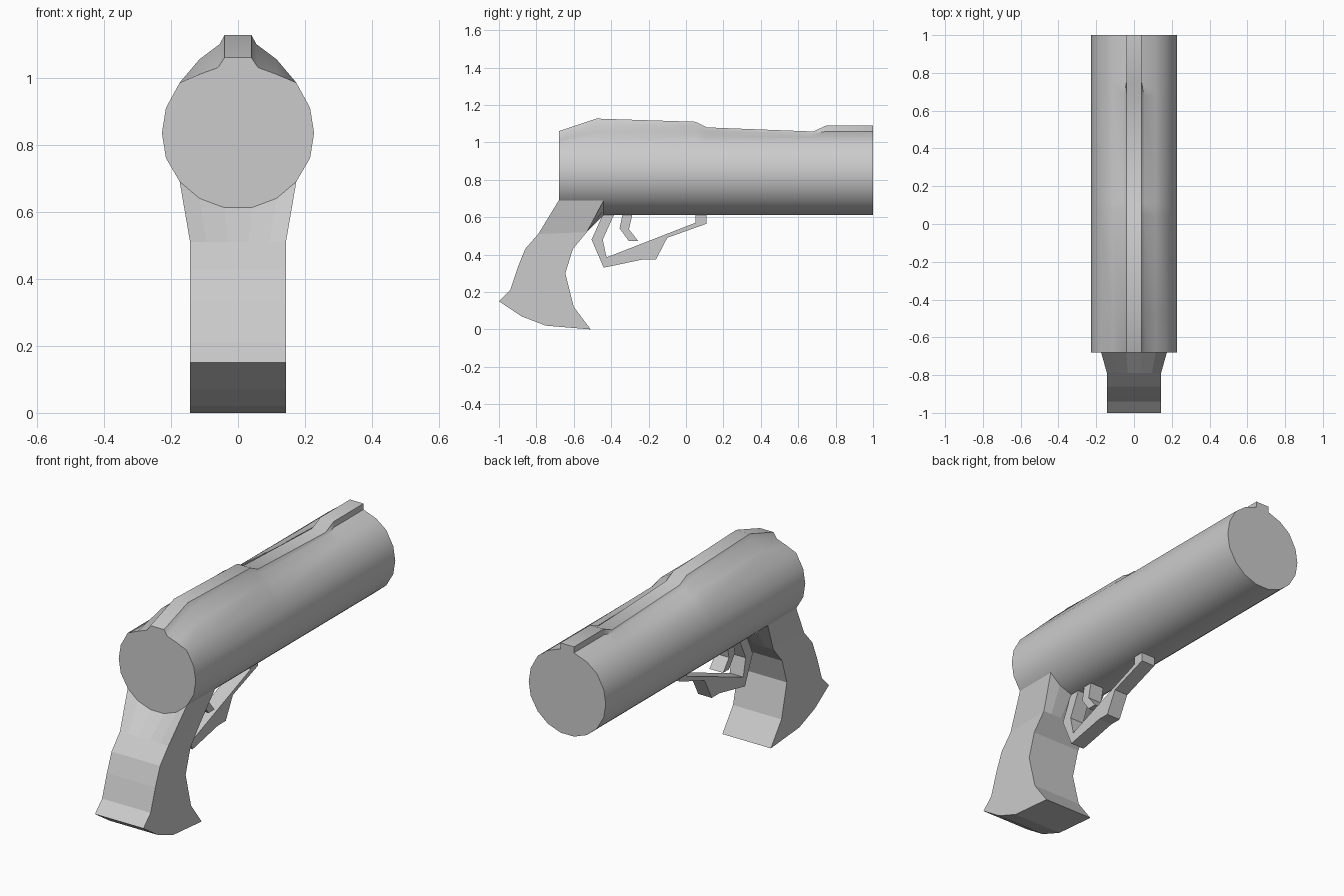
import bpy, bmesh

if "Cube" in bpy.data.objects:
    bpy.data.objects.remove(bpy.data.objects["Cube"])

# lower barrel arc, right half, from bottom to shoulder (x, z)
ARC = [(0.04, 0.612), (0.115, 0.64), (0.174, 0.69), (0.215, 0.76),
       (0.227, 0.835), (0.215, 0.91), (0.174, 0.985)]


def finish(name, bm, smooth=False):
    bmesh.ops.recalc_face_normals(bm, faces=bm.faces)
    mesh = bpy.data.meshes.new(name)
    bm.to_mesh(mesh)
    bm.free()
    ob = bpy.data.objects.new(name, mesh)
    bpy.context.collection.objects.link(ob)
    if smooth:
        bpy.ops.object.select_all(action='DESELECT')
        ob.select_set(True)
        bpy.context.view_layer.objects.active = ob
        bpy.ops.object.shade_smooth_by_angle(angle=0.56)
    return ob


def bridge(bm, a, b, closed):
    n = len(a)
    for i in range(n if closed else n - 1):
        j = (i + 1) % n
        bm.faces.new((a[i], a[j], b[j], b[i]))


def plate(name, profile, half_width):
    """Side profile (y, z) extruded across x."""
    bm = bmesh.new()
    left = [bm.verts.new((-half_width, y, z)) for y, z in profile]
    right = [bm.verts.new((half_width, y, z)) for y, z in profile]
    bridge(bm, left, right, True)
    bm.faces.new(left)
    bm.faces.new(right)
    return finish(name, bm)


# barrel: lofted sections with a changing top rib (y, upper points)
SECTIONS = [
    (-0.68, [(0.115, 1.01), (0.06, 1.03), (0.04, 1.06)]),
    (-0.48, [(0.115, 1.055), (0.055, 1.10), (0.04, 1.127)]),
    (0.05, [(0.115, 1.055), (0.055, 1.09), (0.04, 1.11)]),
    (0.11, [(0.115, 1.035), (0.055, 1.06), (0.04, 1.08)]),
    (0.68, [(0.115, 1.03), (0.055, 1.05), (0.04, 1.058)]),
    (0.75, [(0.115, 1.03), (0.04, 1.058), (0.04, 1.09)]),
    (1.0, [(0.115, 1.03), (0.04, 1.058), (0.04, 1.09)]),
]
bm = bmesh.new()
rings = []
for y, upper in SECTIONS:
    half = ARC + upper
    ring = half + [(-x, z) for x, z in reversed(half)]
    rings.append([bm.verts.new((x, y, z)) for x, z in ring])
for a, b in zip(rings, rings[1:]):
    bridge(bm, a, b, True)
bm.faces.new(rings[0])
bm.faces.new(rings[-1])
finish("barrel", bm, smooth=True)

# grip: outline runs down the back, under the butt and up the front,
# with both top ends fitted to the barrel's underside
OUTLINE = [(-0.79, 0.51), (-0.86, 0.43), (-0.90, 0.33), (-0.94, 0.21),
           (-1.0, 0.15), (-0.88, 0.07), (-0.75, 0.02), (-0.51, 0.0),
           (-0.60, 0.12), (-0.645, 0.30), (-0.605, 0.43), (-0.53, 0.52)]
under = [(-x, z) for x, z in reversed(ARC[:3])] + ARC[:3]
bm = bmesh.new()
rows = [[bm.verts.new((x, -0.68, z)) for x, z in under]]
for y, z in OUTLINE:
    rows.append([bm.verts.new((x * 0.143 / 0.174, y, z)) for x, _ in under])
rows.append([bm.verts.new((x, -0.44, z)) for x, z in under])
for a, b in zip(rows, rows[1:]):
    bridge(bm, a, b, False)
for col in (0, -1):
    side = [r[col] for r in rows]
    bm.faces.new((side[0], side[1], side[-2], side[-1]))
    bm.faces.new(side[1:-1])
finish("grip", bm)

# trigger guard
plate("trigger_guard", [
    (-0.445, 0.613), (-0.505, 0.48), (-0.44, 0.33), (-0.225, 0.375),
    (-0.16, 0.375), (-0.10, 0.49), (0.11, 0.565), (0.11, 0.613),
    (0.05, 0.613), (0.05, 0.57), (-0.425, 0.385), (-0.445, 0.48),
    (-0.385, 0.613)], 0.04)

# trigger
plate("trigger", [
    (-0.34, 0.613), (-0.355, 0.54), (-0.305, 0.472), (-0.255, 0.472),
    (-0.305, 0.535), (-0.287, 0.613)], 0.04)
